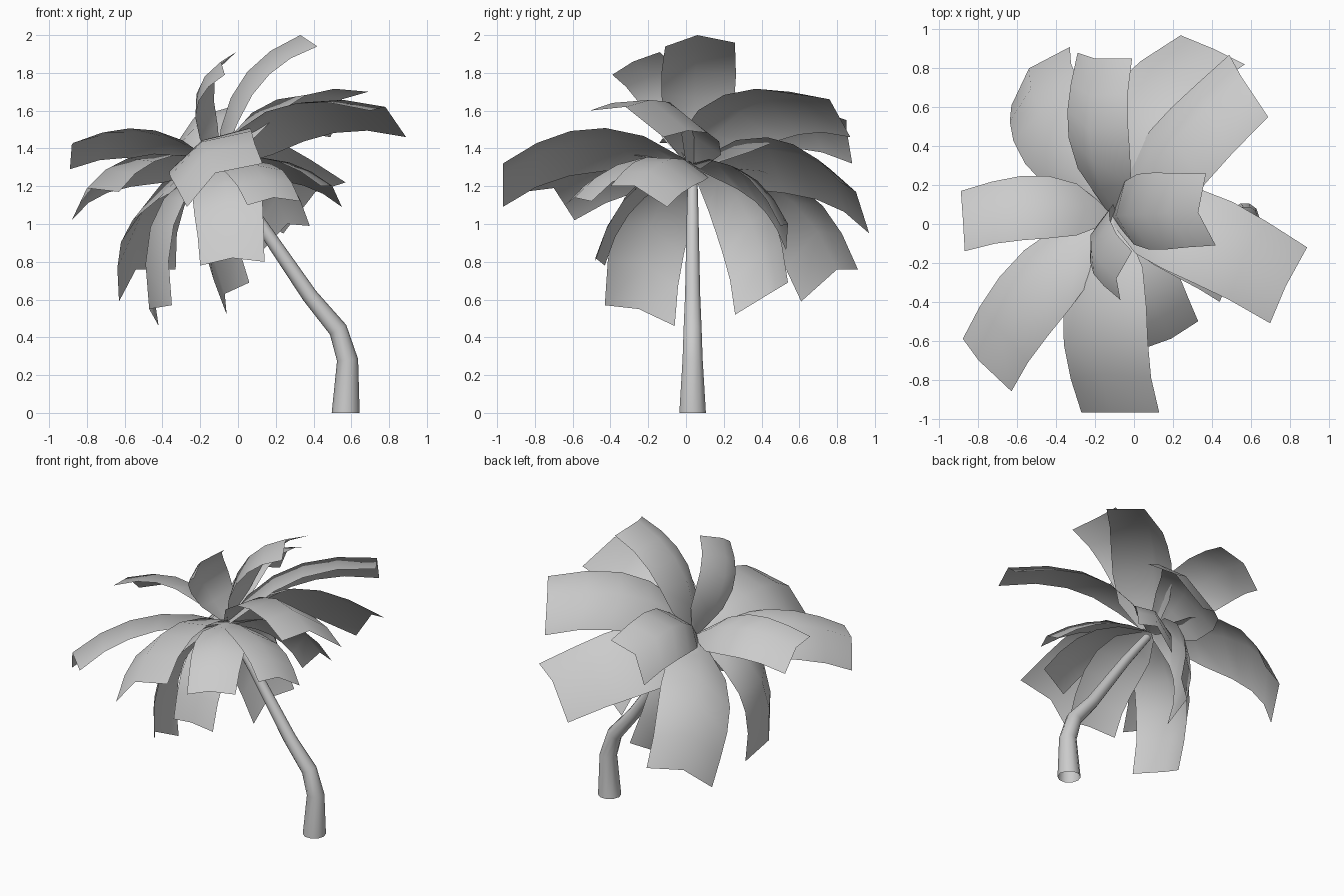
import bpy
import bmesh
from math import cos, sin, tau
from mathutils import Vector

cube = bpy.data.objects.get("Cube")
if cube:
    bpy.data.objects.remove(cube)

# One plain grey for the whole tree
grey = bpy.data.materials.new("plain_grey")
grey.use_nodes = True
colour = (0.6, 0.6, 0.6, 1)
grey.diffuse_color = colour
grey.node_tree.nodes["Principled BSDF"].inputs["Base Color"].default_value = colour


def add_object(name, bm):
    mesh = bpy.data.meshes.new(name)
    bm.to_mesh(mesh)
    bm.free()
    mesh.materials.append(grey)
    obj = bpy.data.objects.new(name, mesh)
    bpy.context.scene.collection.objects.link(obj)
    bpy.ops.object.select_all(action="DESELECT")
    bpy.context.view_layer.objects.active = obj
    obj.select_set(True)
    bpy.ops.object.shade_smooth_by_angle(angle=1.0)


def bridge_rows(bm, rows, closed):
    count = len(rows[0])
    for low, high in zip(rows, rows[1:]):
        for i in range(count if closed else count - 1):
            j = (i + 1) % count
            bm.faces.new((low[i], low[j], high[j], high[i]))


# Leaning trunk: an open tube along a bent path, tapering upward
def build_trunk():
    path = [(0.57, 0), (0.58, 0.28), (0.53, 0.44), (0.38, 0.62), (0.1, 1.03), (-0.08, 1.27)]
    radii = [0.074, 0.056, 0.05, 0.042, 0.033, 0.026]
    points = [Vector((x, 0.035, z)) for x, z in path]
    bm = bmesh.new()
    rows = []
    for i, (point, radius) in enumerate(zip(points, radii)):
        ahead = points[min(i + 1, len(points) - 1)]
        behind = points[max(i - 1, 0)]
        axis = (ahead - behind).normalized() if i else Vector((0, 0, 1))
        across = Vector((0, 1, 0))
        side = across.cross(axis)
        ring = [point + radius * (side * cos(a) + across * sin(a))
                for a in (tau * k / 10 for k in range(10))]
        rows.append([bm.verts.new(p) for p in ring])
    bridge_rows(bm, rows, True)
    bmesh.ops.recalc_face_normals(bm, faces=bm.faces)
    add_object("trunk", bm)


CROWN = Vector((-0.11, 0.04, 1.31))
WIDTHS = (0.2, 0.88, 1.05, 1.07, 1.03, 1)


# A frond sweeps its arched tip edge back along a bent spine to the crown
def frond(name, left, middle, right, rise, lean=(0, 0)):
    tips = [Vector(p) for p in (left, middle, right)]
    centre = tips[1]
    reach = centre - CROWN
    forward = min(max(0.5 - 0.5 * reach.z, 0.3), 0.9)
    bend = CROWN + Vector((reach.x * forward + lean[0], reach.y * forward + lean[1],
                           reach.z / 2 + rise))
    end_way = centre - bend
    bm = bmesh.new()
    rows = []
    for k, width in enumerate(WIDTHS):
        t = k / (len(WIDTHS) - 1)
        spine = CROWN * (1 - t) ** 2 + bend * (2 * t * (1 - t)) + centre * t * t
        way = (bend - CROWN).lerp(end_way, t)
        turn = end_way.rotation_difference(way)
        rows.append([bm.verts.new(spine + turn @ (tip - centre) * width) for tip in tips])
    bridge_rows(bm, rows, False)
    bmesh.ops.recalc_face_normals(bm, faces=bm.faces)
    if sum(f.normal.z for f in bm.faces) < 0:
        bmesh.ops.reverse_faces(bm, faces=bm.faces)
    add_object(name, bm)


build_trunk()

# Upright fronds
frond("upright_front_frond", (-0.07, -0.39, 1.79), (-0.09, -0.28, 1.86), (-0.01, -0.14, 1.91),
      0.1, (-0.25, 0))
frond("upright_left_frond", (0.42, -0.11, 1.94), (0.33, 0.06, 2.0), (0.37, 0.26, 1.96),
      0.17, (-0.13, 0))

# Spreading fronds
frond("back_left_high_frond", (0.69, 0.55, 1.7), (0.55, 0.76, 1.66), (0.49, 0.87, 1.46),
      0.29, (-0.05, 0.03))
frond("back_left_low_frond", (0.57, 0.82, 1.22), (0.41, 0.9, 1.17), (0.24, 0.97, 0.95),
      0.29, (-0.34, 0.05))
frond("back_frond", (-0.01, 0.85, 1.55), (-0.2, 0.85, 1.5), (-0.29, 0.88, 1.32), 0.29, (-0.15, 0))
frond("back_right_frond", (-0.33, 0.91, 0.76), (-0.54, 0.8, 0.76), (-0.63, 0.61, 0.59),
      0.28, (-0.12, -0.06))
frond("right_frond", (-0.89, 0.17, 1.29), (-0.88, 0.03, 1.42), (-0.87, -0.14, 1.43), 0.23, (0, 0.13))
frond("front_right_frond", (-0.88, -0.59, 1.02), (-0.8, -0.7, 1.19), (-0.63, -0.86, 1.17),
      0.23, (-0.08, 0.12))
frond("front_frond", (-0.27, -0.97, 1.09), (-0.12, -0.97, 1.27), (0.13, -0.97, 1.32),
      0.31, (-0.16, 0))
frond("left_frond", (0.7, -0.51, 1.6), (0.78, -0.32, 1.62), (0.89, -0.12, 1.46), 0.31, (0, 0.13))

# Hanging fronds
frond("front_left_low_frond", (0.05, -0.64, 1.1), (0.19, -0.59, 1.14), (0.33, -0.5, 1.12), 0.22)
frond("left_low_frond", (0.44, -0.4, 1.2), (0.5, -0.27, 1.2), (0.55, -0.1, 1.09), 0.17, (0, 0.05))
frond("front_hanging_frond", (-0.2, -0.43, 0.78), (-0.03, -0.48, 0.82), (0.14, -0.48, 0.8), 0.22)
frond("back_left_hanging_frond", (0.38, 0.5, 0.99), (0.26, 0.54, 1.0), (0.13, 0.53, 0.86), 0.22)
frond("back_hanging_frond", (0.06, 0.54, 0.69), (-0.07, 0.44, 0.63), (-0.06, 0.26, 0.52),
      0.22, (-0.2, 0))
frond("right_hanging_frond", (-0.42, -0.06, 0.46), (-0.47, -0.25, 0.55), (-0.35, -0.43, 0.57),
      0.27, (-0.15, 0))
